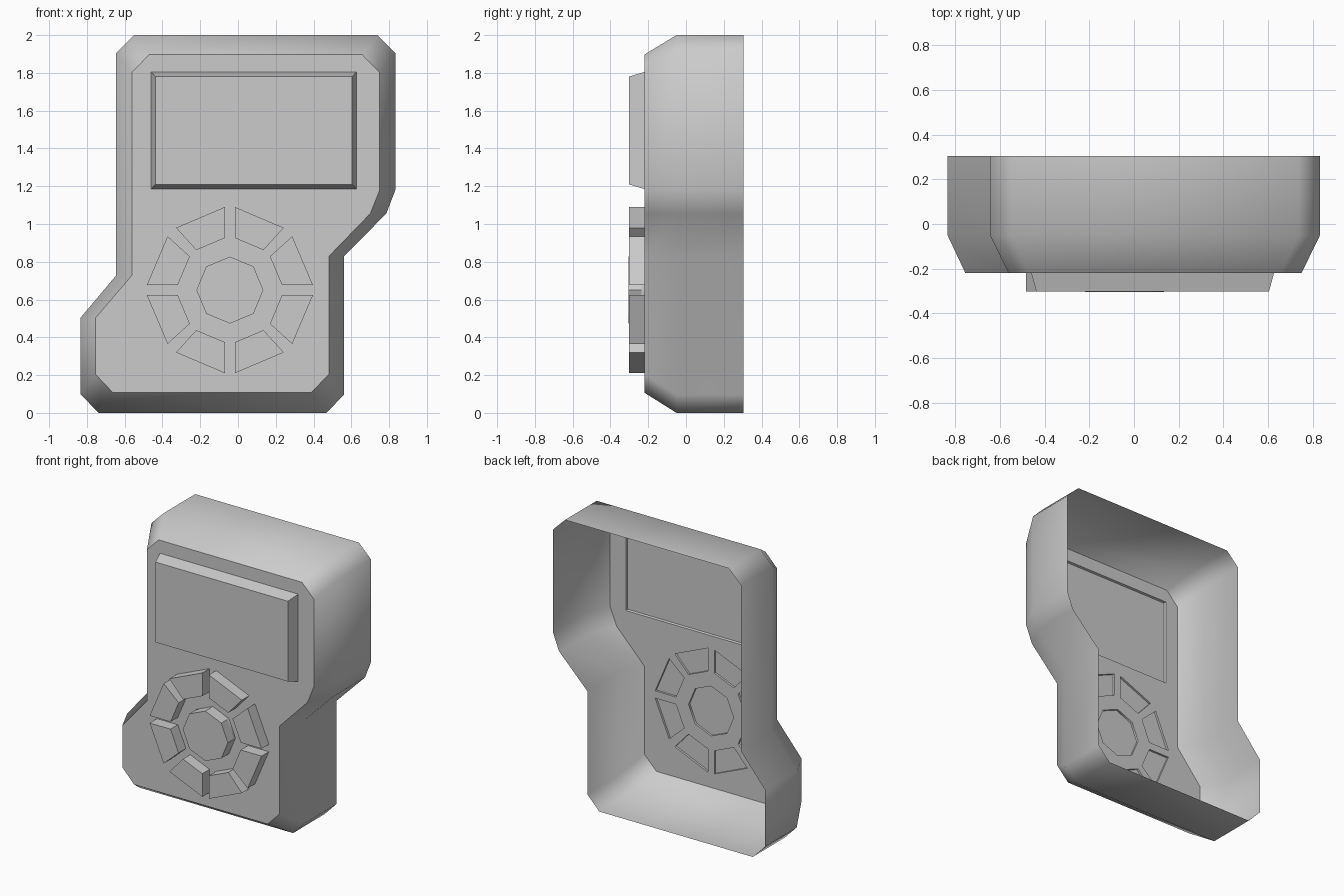
import bpy, bmesh, math

if "Cube" in bpy.data.objects:
    bpy.data.objects.remove(bpy.data.objects["Cube"])

FACE, INNER = -0.22, -0.235      # front plate, back of the inset keys


def ring(bm, pts, y):
    return [bm.verts.new((x, y, z)) for x, z in pts]


def bridge(bm, a, b):
    n = len(a)
    return [bm.faces.new((a[i], a[(i + 1) % n], b[(i + 1) % n], b[i])) for i in range(n)]


def finish(bm, name, smooth=None):
    me = bpy.data.meshes.new(name)
    bm.to_mesh(me)
    bm.free()
    ob = bpy.data.objects.new(name, me)
    bpy.context.collection.objects.link(ob)
    if smooth:
        bpy.ops.object.select_all(action='DESELECT')
        bpy.context.view_layer.objects.active = ob
        ob.select_set(True)
        bpy.ops.object.shade_smooth_by_angle(angle=math.radians(smooth))
    return ob


def lerp(a, b, t):
    return [(p[0] + (q[0] - p[0]) * t, p[1] + (q[1] - p[1]) * t) for p, q in zip(a, b)]


def rect(x0, x1, z0, z1):
    return [(x0, z0), (x1, z0), (x1, z1), (x0, z1)]


# Raised parts: (name, outline at plate, outline at front, front depth)
CX, CZ = -0.043, 0.65
parts = [("screen", rect(-0.46, 0.627, 1.185, 1.805), rect(-0.437, 0.604, 1.21, 1.78), -0.303)]
octagon = [(CX + 0.177 * math.cos(i * math.pi / 4), CZ + 0.177 * math.sin(i * math.pi / 4))
           for i in range(8)]
parts.append(("centre_button", octagon, octagon, -0.305))
key = [(0.026, 0.44), (0.285, 0.33), (0.178, 0.212), (0.026, 0.276)]
for k in range(4):
    c, s = round(math.cos(k * math.pi / 2)), round(math.sin(k * math.pi / 2))
    for side, shape in (("a", key), ("b", [(z, x) for x, z in key])):
        pts = [(CX + x * c - z * s, CZ + x * s + z * c) for x, z in shape]
        parts.append((f"ring_button_{k + 1}{side}", pts, pts, -0.302))

# Open-backed casing with chamfered front edge
outer = [(-0.645, 1.905), (-0.55, 2), (0.737, 2), (0.833, 1.905), (0.833, 1.18),
         (0.785, 1.055), (0.562, 0.83), (0.562, 0.097), (0.468, 0), (-0.738, 0),
         (-0.835, 0.1), (-0.835, 0.502), (-0.645, 0.728)]
front = [(-0.562, 1.802), (-0.47, 1.897), (0.657, 1.897), (0.75, 1.802), (0.75, 1.18),
         (0.70, 1.055), (0.482, 0.83), (0.482, 0.205), (0.387, 0.107), (-0.662, 0.107),
         (-0.755, 0.205), (-0.755, 0.502), (-0.562, 0.728)]
bm = bmesh.new()
r_back, r_mid, r_front = ring(bm, outer, 0.305), ring(bm, outer, -0.05), ring(bm, front, FACE)
bridge(bm, r_back, r_mid)
bridge(bm, r_mid, r_front)
loops = [r_front]
for name, base, tip, depth in parts:      # short rims around each opening
    t = (INNER - FACE) / (depth - FACE)
    hole = ring(bm, base, FACE)
    bridge(bm, hole, ring(bm, lerp(base, tip, t), INNER))
    loops.append(hole)
edges = [bm.edges.get((l[i], l[(i + 1) % len(l)])) for l in loops for i in range(len(l))]
bmesh.ops.triangle_fill(bm, edges=edges, use_beauty=True, normal=(0, -1, 0))
bmesh.ops.recalc_face_normals(bm, faces=bm.faces[:])
bm.normal_update()
if sum(f.normal.y * f.calc_area() for f in bm.faces) > 0:
    bmesh.ops.reverse_faces(bm, faces=bm.faces[:])
finish(bm, "casing", 50)

# Screen and buttons
for name, base, tip, depth in parts:
    bm = bmesh.new()
    a = ring(bm, lerp(base, tip, (INNER - FACE) / (depth - FACE)), INNER)
    b = ring(bm, tip, depth)
    bridge(bm, a, b)
    bm.faces.new(a)
    bm.faces.new(b)
    bmesh.ops.recalc_face_normals(bm, faces=bm.faces[:])
    finish(bm, name)
